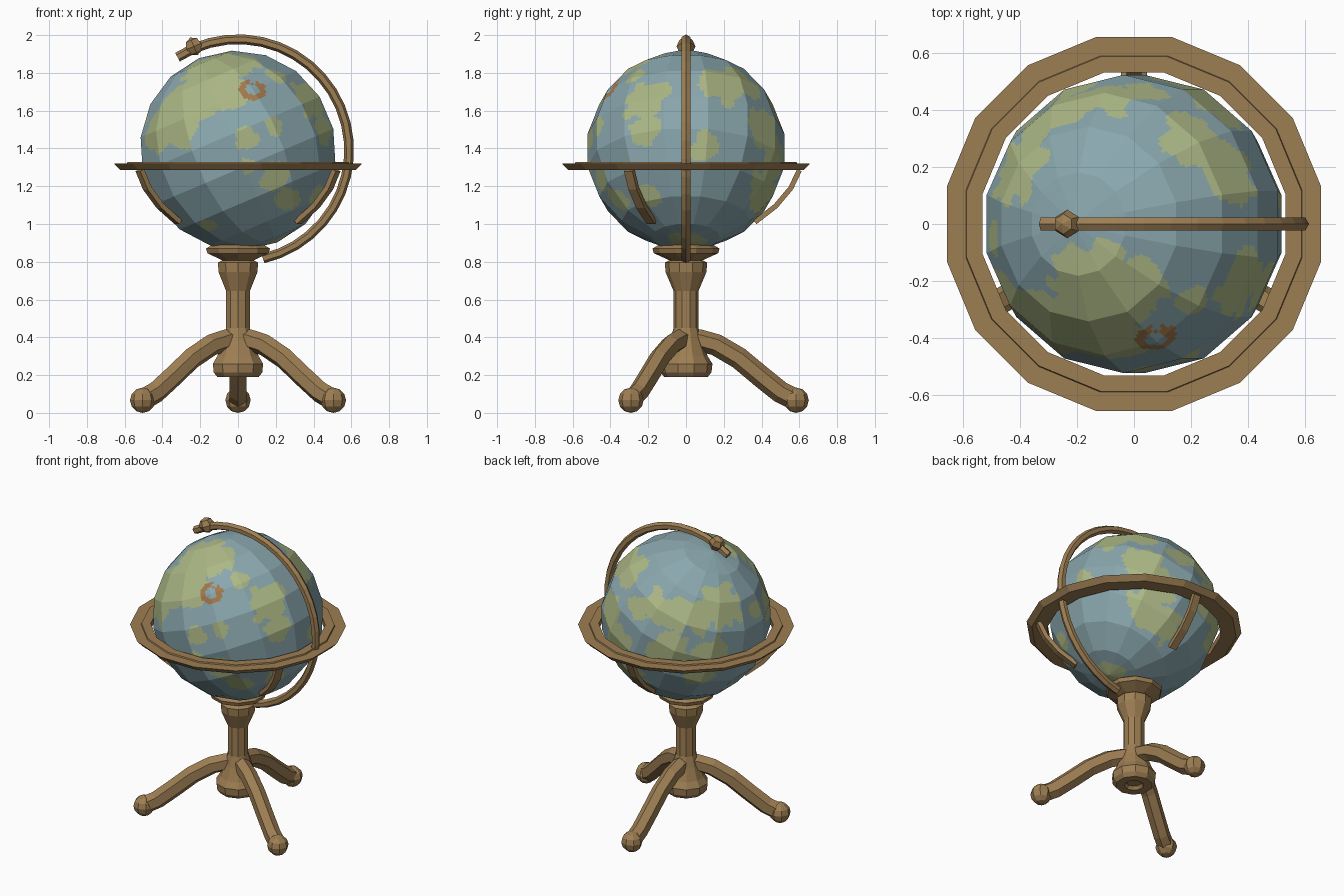
import bpy, bmesh
from math import sin, cos, pi, radians
from mathutils import Vector, Matrix, noise

if "Cube" in bpy.data.objects:
    bpy.data.objects.remove(bpy.data.objects["Cube"], do_unlink=True)


def material(name, rgb):
    mat = bpy.data.materials.new(name)
    mat.use_nodes = True
    color = (*rgb, 1)
    mat.diffuse_color = color
    bsdf = next(n for n in mat.node_tree.nodes if n.type == 'BSDF_PRINCIPLED')
    bsdf.inputs["Base Color"].default_value = color
    return mat


wood = material("wood", (0.34, 0.21, 0.087))
ocean = material("ocean", (0.25, 0.385, 0.42))
land = material("land", (0.41, 0.475, 0.235))
rust = material("rust", (0.37, 0.19, 0.07))

CENTER = Vector((0, 0, 1.39))
RADIUS = 0.53


def finish(name, bm, mats=(wood,), fix_normals=True):
    if fix_normals:
        bmesh.ops.remove_doubles(bm, verts=bm.verts, dist=0.0005)
        bmesh.ops.recalc_face_normals(bm, faces=bm.faces)
    mesh = bpy.data.meshes.new(name)
    bm.to_mesh(mesh)
    bm.free()
    for mat in mats:
        mesh.materials.append(mat)
    obj = bpy.data.objects.new(name, mesh)
    bpy.context.collection.objects.link(obj)
    return obj


def bridge(bm, loops, closed_path):
    """Join successive rings of vertices with quads."""
    count = len(loops)
    for i in range(count if closed_path else count - 1):
        a, b = loops[i], loops[(i + 1) % count]
        n = len(a)
        for j in range(n):
            k = (j + 1) % n
            bm.faces.new((a[j], a[k], b[k], b[j]))


def lathe(name, profile, sides, closed=False, offset=0.0):
    bm = bmesh.new()
    loops = []
    for r, z in profile:
        turns = [2 * pi * (j + offset) / sides for j in range(sides)]
        loops.append([bm.verts.new((r * cos(t), r * sin(t), z)) for t in turns])
    bridge(bm, loops, closed)
    bmesh.ops.dissolve_degenerate(bm, dist=0.0001, edges=bm.edges)
    return finish(name, bm)


def sweep(name, path, side, width, depth, sides):
    """Run a polygon section along a path lying in the plane normal to side."""
    bm = bmesh.new()
    loops = []
    for i, p in enumerate(path):
        tangent = path[min(i + 1, len(path) - 1)] - path[max(i - 1, 0)]
        up = tangent.normalized().cross(side)
        loop = []
        for j in range(sides):
            t = 2 * pi * (j + 0.5) / sides
            loop.append(bm.verts.new(p + side * cos(t) * width + up * sin(t) * depth))
        loops.append(loop)
    bridge(bm, loops, False)
    bm.faces.new(loops[0])
    bm.faces.new(loops[-1])
    return finish(name, bm)


def ball(name, place, radius, segments, rings, tilt=0.0):
    bm = bmesh.new()
    bmesh.ops.create_uvsphere(bm, u_segments=segments, v_segments=rings, radius=radius)
    bm.transform(Matrix.Translation(place) @ Matrix.Rotation(tilt, 4, 'Y'))
    return finish(name, bm)


# Globe: faceted tilted ball, its flat facets cut finely so coasts can be coloured
LANDS = [
    # great front continent
    (-.33, -.37, .18, .17), (-.17, -.38, .33, .2), (-.12, -.25, .45, .19),
    (-.42, -.28, .1, .13), (-.05, -.42, .3, .1), (0, -.22, .47, .12),
    # left side and back top
    (-.42, .2, .25, .14), (-.33, .35, .2, .1), (-.5, -.05, .15, .06),
    (-.22, .42, .22, .1), (-.1, .45, .25, .11), (.03, .47, .22, .08),
    # right side
    (.39, -.22, .27, .13), (.46, -.22, .12, .09), (.5, .1, .02, .08),
    (.33, .2, .36, .12), (.2, .3, .38, .12), (.43, -.2, -.25, .07),
    # back
    (.3, .42, .1, .13), (.2, .48, -.05, .14), (.25, .42, -.2, .13),
    (.1, .45, -.28, .12), (-.2, .48, -.02, .14), (-.4, .33, -.05, .13),
    (-.35, .35, -.2, .1),
    # front islands and underside
    (.04, -.52, .07, .06), (.19, -.47, .13, .05), (.05, -.51, -.08, .05),
    (.2, -.46, -.14, .08), (.27, -.38, -.27, .08), (.2, -.28, .4, .06),
    (-.15, -.3, -.4, .05), (.2, 0, -.48, .1),
]
blobs = [(Vector(b[:3]).normalized() * RADIUS, b[3]) for b in LANDS]
mark = Vector((.08, -.41, .33)).normalized() * RADIUS


def globe_color(direction):
    p = direction.normalized() * RADIUS
    ring = (p - mark).length
    if 0.036 < ring < 0.073 and not (p.z > mark.z + 0.03 and abs(p.x - mark.x) < 0.02):
        return 2
    ragged = 1 + 0.45 * noise.noise(p * 14)
    return int(any((p - c).length < r * ragged for c, r in blobs))


bm = bmesh.new()
bmesh.ops.create_uvsphere(bm, u_segments=14, v_segments=9, radius=RADIUS)
bmesh.ops.subdivide_edges(bm, edges=bm.edges[:], cuts=11, use_grid_fill=True)
bm.transform(Matrix.Rotation(radians(-23), 4, 'Y'))
for face in bm.faces:
    face.material_index = globe_color(face.calc_center_median())
bm.transform(Matrix.Translation(CENTER))
finish("globe", bm, (ocean, land, rust), fix_normals=False)

# Horizon ring with a slightly raised inner band
lathe("horizon_ring",
      [(.54, 1.285), (.635, 1.285), (.668, 1.319), (.6, 1.319), (.597, 1.327), (.54, 1.327)],
      16, closed=True, offset=0.5)

# Meridian arm, with a knob at the upper pole
arc = [radians(-77 + 200 * i / 22) for i in range(23)]
sweep("meridian_arm", [CENTER + Vector((cos(a), 0, sin(a))) * 0.588 for a in arc],
      Vector((0, 1, 0)), 0.027, 0.026, 6)
pole = radians(113)
ball("pole_knob", CENTER + Vector((cos(pole), 0, sin(pole))) * 0.598, 0.05, 6, 4,
     radians(-23))

# Turned pedestal
lathe("pedestal",
      [(0, .895), (.14, .892), (.178, .87), (.17, .845), (.088, .808), (.112, .795),
       (.108, .745), (.066, .645), (.066, .45), (.085, .38), (.115, .3), (.14, .26),
       (.135, .215), (.115, .19), (.06, .19), (.045, .21), (0, .21)],
      10, offset=0.5)

# Three legs with ball feet, and three brackets carrying the ring
LEG = [(0, .385), (.07, .385), (.16, .36), (.28, .29), (.4, .19), (.5, .11), (.57, .075)]
BRACKET = [(.6, 1.285), (.555, 1.19), (.475, 1.095), (.365, 1.01)]
for label, angle in (("back", 90), ("left", -30), ("right", 210)):
    out = Vector((cos(radians(angle)), sin(radians(angle)), 0))
    across = Vector((-out.y, out.x, 0))
    up = Vector((0, 0, 1))
    sweep("leg_" + label, [out * r + up * z for r, z in LEG], across, 0.052, 0.058, 6)
    ball("foot_" + label, out * 0.583 + up * 0.067, 0.067, 8, 6)
    sweep("bracket_" + label, [out * r + up * z for r, z in BRACKET],
          across, 0.036, 0.019, 4)
